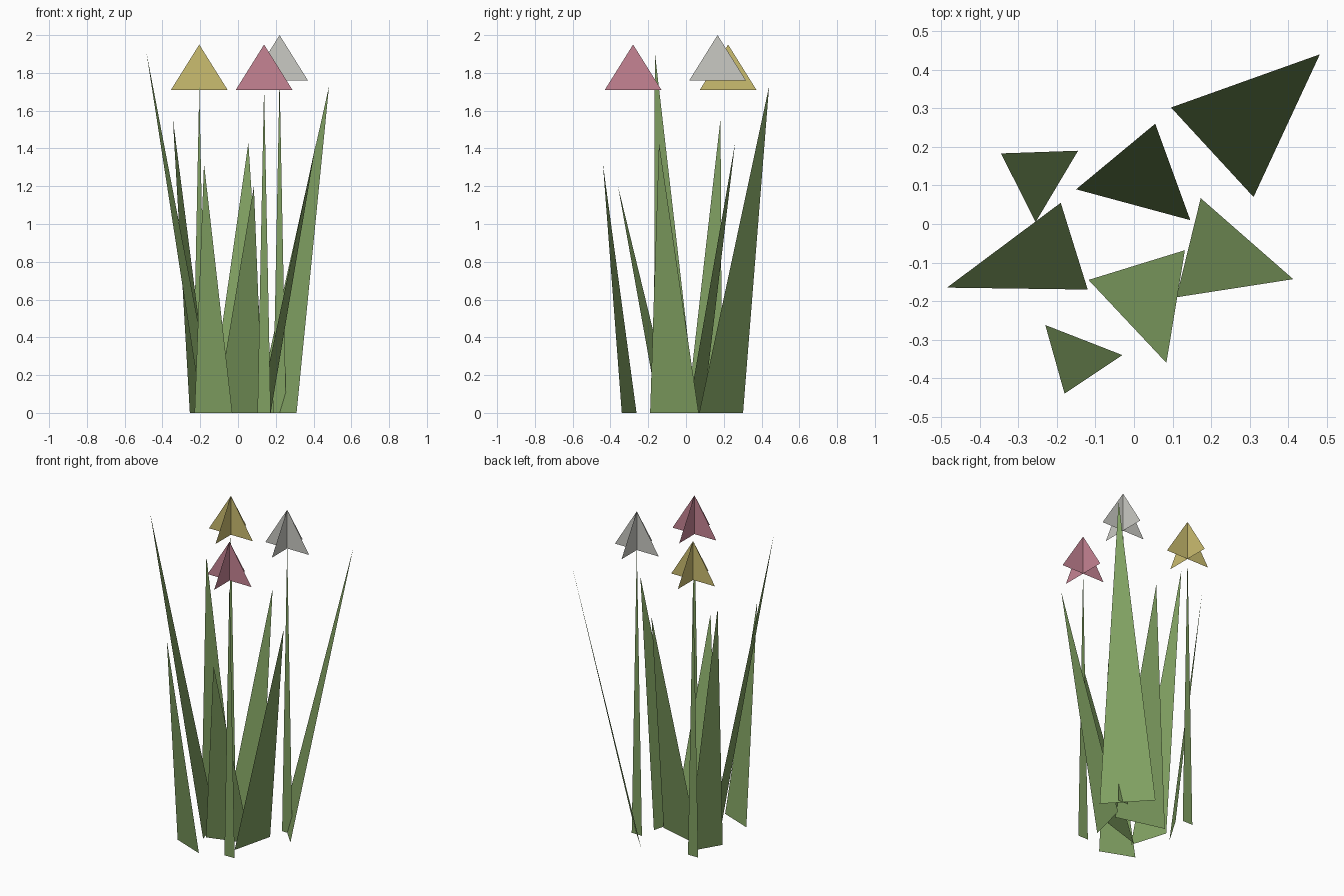
import bpy

if "Cube" in bpy.data.objects:
    bpy.data.objects.remove(bpy.data.objects["Cube"])


def material(name, srgb):
    m = bpy.data.materials.new(name)
    lin = [((c / 255 + 0.055) / 1.055) ** 2.4 for c in srgb]
    m.diffuse_color = (*lin, 1)
    m.use_nodes = True
    m.node_tree.nodes["Principled BSDF"].inputs["Base Color"].default_value = m.diffuse_color
    return m


green = material("leaf green", (129, 161, 98))
pink = material("petal pink", (198, 132, 148))
yellow = material("petal yellow", (203, 189, 112))
white = material("petal pale grey", (202, 202, 196))


def triangles(name, tris, mat):
    """One flat object made of separate triangles."""
    verts = [p for t in tris for p in t]
    faces = [(i, i + 1, i + 2) for i in range(0, len(verts), 3)]
    me = bpy.data.meshes.new(name)
    me.from_pydata(verts, [], faces)
    me.materials.append(mat)
    ob = bpy.data.objects.new(name, me)
    bpy.context.collection.objects.link(ob)
    return ob


# Grass blades: two ground corners and a tip leaning outwards
blades = [
    ((-0.145, 0.19), (-0.255, 0.005), (-0.345, 0.183, 1.56)),
    ((-0.19, 0.055), (-0.12, -0.17), (-0.485, -0.165, 1.91)),
    ((-0.23, -0.262), (-0.03, -0.34), (-0.18, -0.44, 1.32)),
    ((-0.118, -0.145), (0.132, -0.068), (0.084, -0.36, 1.20)),
    ((0.11, -0.19), (0.173, 0.067), (0.413, -0.143, 1.43)),
    ((0.31, 0.07), (0.096, 0.302), (0.482, 0.44, 1.73)),
    ((0.146, 0.01), (-0.15, 0.09), (0.055, 0.26, 1.43)),
]
for i, (a, b, tip) in enumerate(blades, 1):
    triangles(f"grass_blade_{i}", [((*a, 0), (*b, 0), tip)], green)

# Flowers: a flat tapering stem and a head of two crossed triangles
R, H, STEM = 0.15, 0.24, 0.035
flowers = [
    ("pink", 0.138, -0.28, 1.71, pink),
    ("yellow", -0.205, 0.223, 1.71, yellow),
    ("pale", 0.22, 0.167, 1.76, white),
]
for name, x, y, z, mat in flowers:
    triangles(f"{name}_flower_stem",
              [((x - STEM, y, 0), (x + STEM, y, 0), (x, y, z + 0.02))], green)
    top = (x, y, z + H)
    triangles(f"{name}_flower_head",
              [((x - R, y, z), (x + R, y, z), top),
               ((x, y - R, z), (x, y + R, z), top)], mat)
